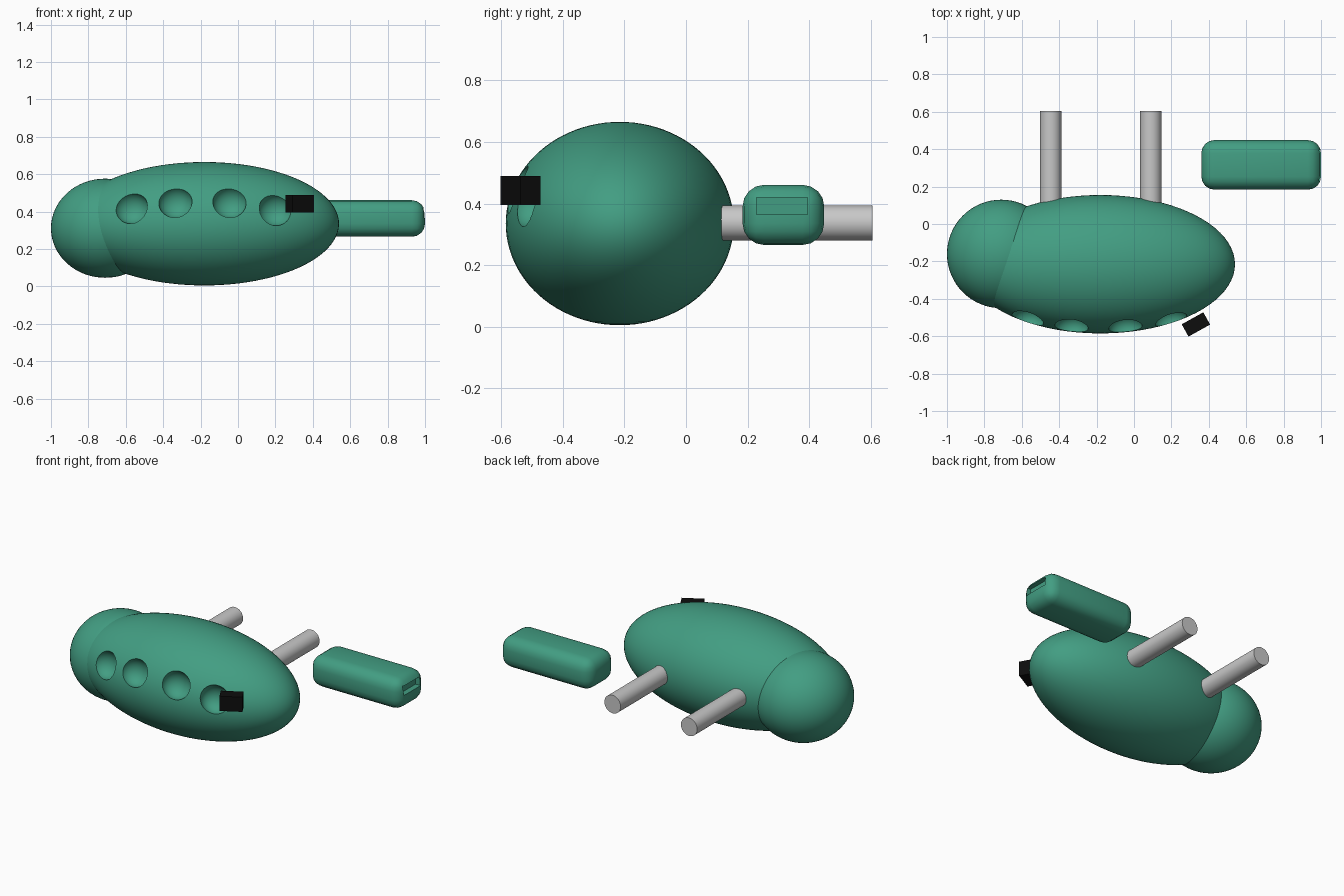
import bpy, math

if "Cube" in bpy.data.objects:
    bpy.data.objects.remove(bpy.data.objects["Cube"])


def material(name, rgb):
    m = bpy.data.materials.new(name)
    m.diffuse_color = (*rgb, 1)
    m.use_nodes = True
    m.node_tree.nodes["Principled BSDF"].inputs["Base Color"].default_value = m.diffuse_color
    return m


green = material("sea_green", (0.055, 0.34, 0.225))
grey = material("light_grey", (0.58, 0.58, 0.58))
black = material("black", (0.004, 0.004, 0.004))


def finish(name, mat, scale=None):
    ob = bpy.context.object
    ob.name = name
    if scale:
        ob.scale = scale
        bpy.ops.object.transform_apply(location=False, rotation=False, scale=True)
    if mat:
        ob.data.materials.append(mat)
    return ob


def ellipsoid(name, mat, loc, radii, seg=64, rings=32):
    bpy.ops.mesh.primitive_uv_sphere_add(segments=seg, ring_count=rings, radius=1,
                                         location=loc, rotation=(0, 0, 0))
    ob = finish(name, mat, radii)
    bpy.ops.object.shade_smooth_by_angle(angle=math.radians(35))
    return ob


def box(name, mat, loc, size, turn=0):
    bpy.ops.mesh.primitive_cube_add(size=1, location=loc, rotation=(0, 0, turn))
    return finish(name, mat, size)


def apply_modifiers(ob):
    bpy.ops.object.select_all(action='DESELECT')
    ob.select_set(True)
    bpy.context.view_layer.objects.active = ob
    for m in list(ob.modifiers):
        bpy.ops.object.modifier_apply(modifier=m.name)


def carve(ob, cutter):
    m = ob.modifiers.new("carve", 'BOOLEAN')
    m.operation, m.solver, m.object = 'DIFFERENCE', 'EXACT', cutter
    apply_modifiers(ob)
    bpy.data.objects.remove(cutter)


# Body with a row of four round sockets along its front
CX, CY, CZ = -0.18, -0.215, 0.335
RX, RY, RZ = 0.72, 0.37, 0.33
body = ellipsoid("body", green, (CX, CY, CZ), (RX, RY, RZ), 80, 48)
for x, z in ((-0.57, 0.42), (-0.335, 0.45), (-0.045, 0.45), (0.2, 0.41)):
    y = CY - RY * math.sqrt(1 - ((x - CX) / RX) ** 2 - ((z - CZ) / RZ) ** 2)
    carve(body, ellipsoid("socket_cutter", green, (x, y, z), (0.09, 0.075, 0.086), 32, 16))
bpy.ops.object.shade_smooth_by_angle(angle=math.radians(35))

# Rounded end knob
ellipsoid("end_knob", green, (-0.71, -0.16, 0.311), (0.29, 0.29, 0.265))

# Pair of rods at the back
for side, x in (("left", -0.445), ("right", 0.09)):
    bpy.ops.mesh.primitive_cylinder_add(vertices=32, radius=0.057, depth=0.555,
                                        location=(x, 0.3275, 0.337),
                                        rotation=(math.pi / 2, 0, 0))
    finish("rod_" + side, grey)
    bpy.ops.object.shade_smooth_by_angle(angle=math.radians(35))

# Small block on the front
box("front_block", black, (0.331, -0.537, 0.442), (0.132, 0.075, 0.093), math.radians(29))

# Separate rounded bar with a slot in its end
bar = box("rounded_bar", green, (0.68, 0.316, 0.363), (0.64, 0.265, 0.195))
bevel = bar.modifiers.new("round", 'BEVEL')
bevel.width, bevel.segments = 0.07, 4
apply_modifiers(bar)
carve(bar, box("slot_cutter", green, (1.0, 0.312, 0.392), (0.07, 0.165, 0.055)))
bpy.ops.object.shade_smooth_by_angle(angle=math.radians(35))
